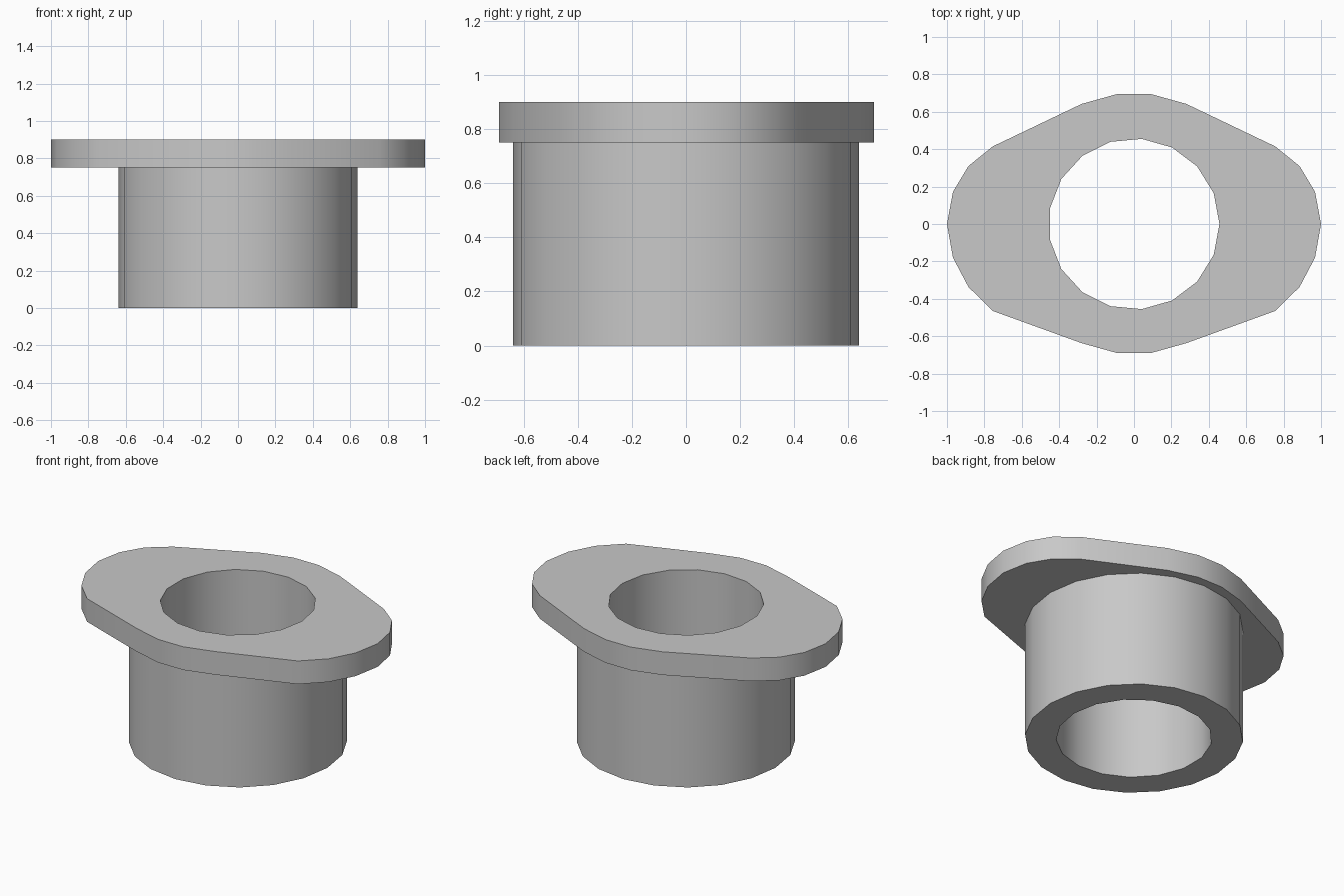
import bpy
import bmesh
from math import cos, sin, tau, radians

cube = bpy.data.objects.get("Cube")
if cube:
    bpy.data.objects.remove(cube)

TOP, SHOULDER = 0.9, 0.75


def circle(radius, sides):
    return [(radius * cos(tau * i / sides), radius * sin(tau * i / sides)) for i in range(sides)]


# Flange outline: right half, mirrored across x
half = [(0.09, -0.69), (0.28, -0.637), (0.755, -0.465), (0.885, -0.337), (0.968, -0.18),
        (1, 0), (0.968, 0.172), (0.885, 0.31), (0.755, 0.415), (0.28, 0.642), (0.09, 0.695)]
outline = half + [(-x, y) for x, y in reversed(half)]
barrel = circle(0.64, 20)
bore = circle(0.457, 17)

bm = bmesh.new()


def ring(points, z):
    verts = [bm.verts.new((x, y, z)) for x, y in points]
    edges = [bm.edges.new((verts[i - 1], verts[i])) for i in range(len(verts))]
    return verts, edges


def wall(lower, upper):
    a, b = lower[0], upper[0]
    for i in range(len(a)):
        bm.faces.new((a[i - 1], a[i], b[i], b[i - 1]))


def cap(outer, inner):
    bmesh.ops.triangle_fill(bm, edges=outer[1] + inner[1], use_beauty=True)


flange_top, flange_low = ring(outline, TOP), ring(outline, SHOULDER)
barrel_top, barrel_low = ring(barrel, SHOULDER), ring(barrel, 0)
bore_top, bore_low = ring(bore, TOP), ring(bore, 0)

# Flat annular faces, then the upright walls
cap(flange_top, bore_top)
cap(flange_low, barrel_top)
cap(barrel_low, bore_low)
wall(flange_low, flange_top)
wall(barrel_low, barrel_top)
wall(bore_low, bore_top)
bmesh.ops.recalc_face_normals(bm, faces=bm.faces[:])

mesh = bpy.data.meshes.new("flanged_bushing")
bm.to_mesh(mesh)
bm.free()
bushing = bpy.data.objects.new("flanged_bushing", mesh)
bpy.context.collection.objects.link(bushing)

# Single grey material
grey = bpy.data.materials.new("light_grey")
grey.use_nodes = True
color = (0.58, 0.58, 0.58, 1)
grey.diffuse_color = color
grey.node_tree.nodes["Principled BSDF"].inputs["Base Color"].default_value = color
mesh.materials.append(grey)

# Smooth walls with sharp rims
bpy.ops.object.select_all(action="DESELECT")
bushing.select_set(True)
bpy.context.view_layer.objects.active = bushing
bpy.ops.object.shade_smooth_by_angle(angle=radians(30))
